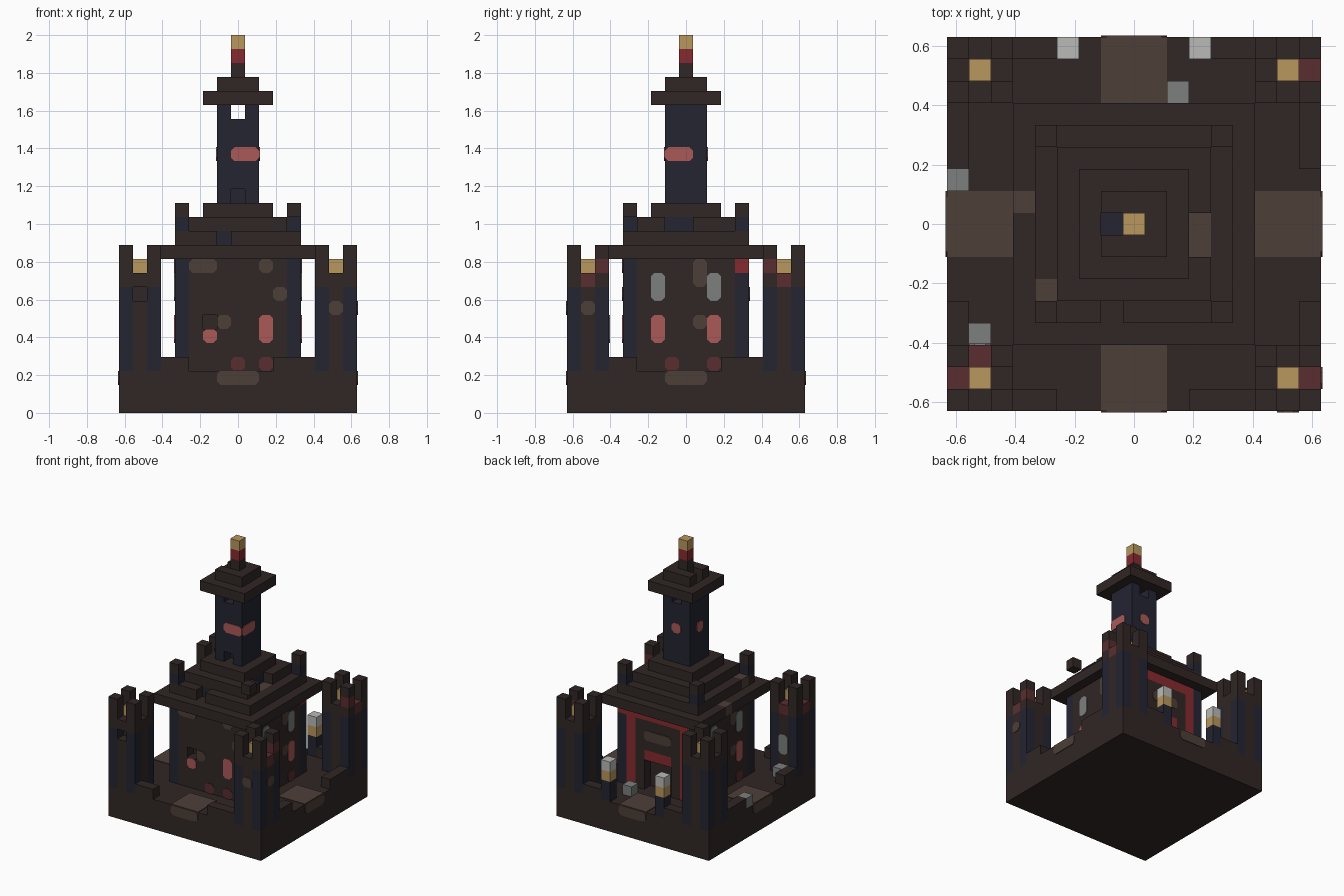
import bpy, bmesh
from mathutils import Matrix, Vector
from math import pi, sqrt

cube = bpy.data.objects.get("Cube")
if cube:
    bpy.data.objects.remove(cube)

UNIT = 2 / 27          # edge length of one block
PALETTE = {
    "dark_brown": (.030, .020, .018), "navy": (.017, .018, .031),
    "tan": (.075, .049, .039), "maroon": (.10, .027, .029),
    "red": (.24, .023, .027), "glow_red": (.40, .10, .096),
    "grey": (.20, .215, .205), "white": (.49, .49, .48),
    "gold": (.48, .31, .11),
}
NAMES = list(PALETTE)
MATERIALS = []
for name, rgb in PALETTE.items():
    mat = bpy.data.materials.new(name)
    mat.use_nodes = True
    mat.diffuse_color = (*rgb, 1)
    shader = next(n for n in mat.node_tree.nodes if n.type == 'BSDF_PRINCIPLED')
    shader.inputs["Base Color"].default_value = (*rgb, 1)
    shader.inputs["Roughness"].default_value = .9
    MATERIALS.append(mat)

cells = {}             # block position -> (part, colour)


def span(r):
    return range(r[0], r[1] + 1) if isinstance(r, tuple) else (r,)


def fill(part, colour, xs, ys, zs):
    for x in span(xs):
        for y in span(ys):
            for z in span(zs):
                cells[x, y, z] = (part, colour)


def carve(xs, ys, zs):
    for x in span(xs):
        for y in span(ys):
            for z in span(zs):
                cells.pop((x, y, z), None)


def square(part, colour, half, zs):
    fill(part, colour, (-half, half), (-half, half), zs)


def finish(bm, name):
    mesh = bpy.data.meshes.new(name)
    bm.to_mesh(mesh)
    bm.free()
    for mat in MATERIALS:
        mesh.materials.append(mat)
    bpy.context.collection.objects.link(bpy.data.objects.new(name, mesh))


# Base slab with a path on each side
square("base", "dark_brown", 8, (0, 2))

# Broken low rail around the edge
for s in (-1, 1):
    for a, b in ((-5, -4), (3, 5)):
        fill("rail", "dark_brown", (a, b), -8, 3)
        fill("rail", "dark_brown", 8 * s, (a, b), 3)
    fill("rail", "dark_brown", (4 * s, 5 * s)[::s], 8, 3)

# Corner towers: navy pillars, brown infill, merlons and a flame
for sx, side in ((-1, "right"), (1, "left")):
    for sy, end in ((-1, "front"), (1, "back")):
        part = f"{end}_{side}_tower"
        cx, cy = 7 * sx, 7 * sy
        fill(part, "dark_brown", (cx - 1, cx + 1), (cy - 1, cy + 1), (3, 9))
        for dx in (-1, 1):
            for dy in (-1, 1):
                fill(part, "navy", cx + dx, cy + dy, (3, 8))
                fill(part, "dark_brown", cx + dx, cy + dy, (9, 11))
        fill(part, "gold", cx, cy, 10)
        if (sx, sy) != (-1, 1):
            fill(part, "maroon", cx + sx, cy, 9)
        if sx > 0:
            fill(part, "maroon", 8, 6 * sy, 10)
fill("front_right_tower", "maroon", -7, -6, 9)
carve(-7, -8, 8)

# Main hall with navy corner pillars
square("hall", "dark_brown", 4, (3, 10))
for x in (-4, 4):
    for y in (-4, 4):
        fill("hall", "navy", x, y, (3, 10))
carve(-2, -4, 6)

# Back gateway with red posts, beam and lintel
carve((-1, 1), 4, (3, 5))
for x in (-3, 3):
    fill("back_gateway", "red", x, 4, (3, 10))
fill("back_gateway", "red", (-2, 4), 4, 10)
fill("back_gateway", "red", (-1, 1), 4, 6)

# Stepped roof with corner posts
for half, z in ((5, 11), (4, 12), (3, 13), (2, 14)):
    square("roof", "dark_brown", half, z)
for x in (-4, 4):
    for y in (-4, 4):
        fill("roof_posts", "navy", x, y, 13)
        fill("roof_posts", "dark_brown", x, y, 14)
carve(4, -4, 13)
carve(-1, -4, 12)
fill("roof", "navy", -1, -3, 12)
carve(3, (-1, 0), 13)
fill("roof", "tan", 3, (-1, 0), 12)
fill("roof", "navy", 2, (-1, 0), 13)
fill("roof", "tan", -5, 1, 11)
fill("roof", "tan", -4, -3, 12)

# Spire, its cap and the finial
square("spire", "navy", 1, (15, 21))
carve(0, (-1, 1), 21)
carve(0, -1, 15)
square("spire_cap", "dark_brown", 2, 22)
square("spire_cap", "dark_brown", 1, 23)
carve(-1, 0, (22, 23))
for z, colour in ((24, "dark_brown"), (25, "red"), (26, "gold")):
    fill("finial", colour, 0, 0, z)

# Lamp posts at the back and loose stones
for x in (-3, 3):
    fill("lamp_posts", "navy", x, 8, (3, 4))
    fill("lamp_posts", "gold", x, 8, 5)
    fill("lamp_posts", "white", x, 8, 6)
for x, y in ((2, 6), (-8, 2), (-7, -5)):
    fill("loose_stones", "grey", x, y, 3)

# Turn the blocks into one mesh per part, keeping exposed faces only
AXES = [Vector(v) for v in ((1, 0, 0), (0, 1, 0), (0, 0, 1))]
for part in sorted({p for p, c in cells.values()}):
    bm = bmesh.new()
    for pos, (owner, colour) in cells.items():
        if owner != part:
            continue
        centre = Vector(pos) + AXES[2] / 2
        for a in range(3):
            for s in (-1, 1):
                n = AXES[a] * s
                if tuple(int(c) for c in Vector(pos) + n) in cells:
                    continue
                u, v = AXES[(a + 1) % 3], AXES[(a + 2) % 3] * s
                ring = [centre + (n + p * u + q * v) / 2
                        for p, q in ((-1, -1), (1, -1), (1, 1), (-1, 1))]
                face = bm.faces.new([bm.verts.new(p * UNIT) for p in ring])
                face.material_index = NAMES.index(colour)
    bmesh.ops.remove_doubles(bm, verts=bm.verts, dist=UNIT / 50)
    finish(bm, part)

THICK = .06            # plate thickness in blocks


def plate(bm, colour, us, zs, dist, turn, cut=.25):
    """Thin panel with clipped corners on a wall, turned about z."""
    (u0, u1), (z0, z1) = us, zs
    u0, u1, z1 = u0 - .5, u1 + .5, z1 + 1
    outline = [(u0 + cut, z0), (u1 - cut, z0), (u1, z0 + cut), (u1, z1 - cut),
               (u1 - cut, z1), (u0 + cut, z1), (u0, z1 - cut), (u0, z0 + cut)]
    spin = Matrix.Rotation(turn * pi / 2, 3, 'Z')
    y = -dist - .5 - THICK
    rings = [[bm.verts.new(spin @ Vector((u, y + d, z)) * UNIT) for u, z in outline]
             for d in (0, THICK)]
    faces = [bm.faces.new(rings[0])]
    for i in range(8):
        j = (i + 1) % 8
        faces.append(bm.faces.new((rings[0][j], rings[0][i], rings[1][i], rings[1][j])))
    for f in faces:
        f.material_index = NAMES.index(colour)


# Wall panels; turns are front, left, back, right
FRONT, LEFT, BACK, RIGHT = range(4)
bm = bmesh.new()
for colour, us, zs in (("tan", (-3, -2), (10, 10)), ("tan", (2, 2), (10, 10)),
                       ("tan", (3, 3), (8, 8)), ("glow_red", (2, 2), (5, 6)),
                       ("glow_red", (-2, -2), (5, 5)), ("tan", (-1, -1), (6, 6)),
                       ("maroon", (0, 0), (3, 3)), ("maroon", (2, 2), (3, 3))):
    plate(bm, colour, us, zs, 4, FRONT)
for turn in (LEFT, RIGHT):
    for u in (-2, 2):
        plate(bm, "grey", (u, u), (8, 9), 4, turn)
        plate(bm, "glow_red", (u, u), (5, 6), 4, turn)
    plate(bm, "tan", (1, 1), (9, 10), 4, turn)
    plate(bm, "tan", (1, 1), (6, 6), 4, turn)
    plate(bm, "maroon", (-1, -1), (3, 3), 4, turn)
    plate(bm, "maroon", (2, 2), (3, 3), 4, turn)
plate(bm, "tan", (-1, 1), (8, 8), 4, BACK)
finish(bm, "hall_panels")

bm = bmesh.new()
plate(bm, "tan", (7, 7), (7, 7), 8, FRONT)
plate(bm, "tan", (-7, -7), (7, 7), 8, LEFT)
plate(bm, "grey", (7, 7), (5, 6), -6, BACK)
finish(bm, "tower_panels")

bm = bmesh.new()
plate(bm, "glow_red", (0, 1), (18, 18), 1, FRONT)
plate(bm, "glow_red", (-1, 0), (18, 18), 1, LEFT)
for turn in (BACK, RIGHT):
    plate(bm, "glow_red", (0, 0), (18, 18), 1, turn)
finish(bm, "spire_windows")

# Paths: a panel on the slab edge and a thin slab on top of each side
bm = bmesh.new()
for turn in range(4):
    plate(bm, "tan", (-1, 1), (2, 2), 8, turn)
    spin = Matrix.Rotation(turn * pi / 2, 4, 'Z')
    shape = Matrix.Translation(Vector((0, -7, 3)) * UNIT) @ Matrix.Diagonal(
        (3 * UNIT, 3 * UNIT, THICK * UNIT * 2, 1))
    verts = bmesh.ops.create_cube(bm, size=1, matrix=spin @ shape)["verts"]
    for f in {f for v in verts for f in v.link_faces}:
        f.material_index = NAMES.index("tan")
finish(bm, "paths")
